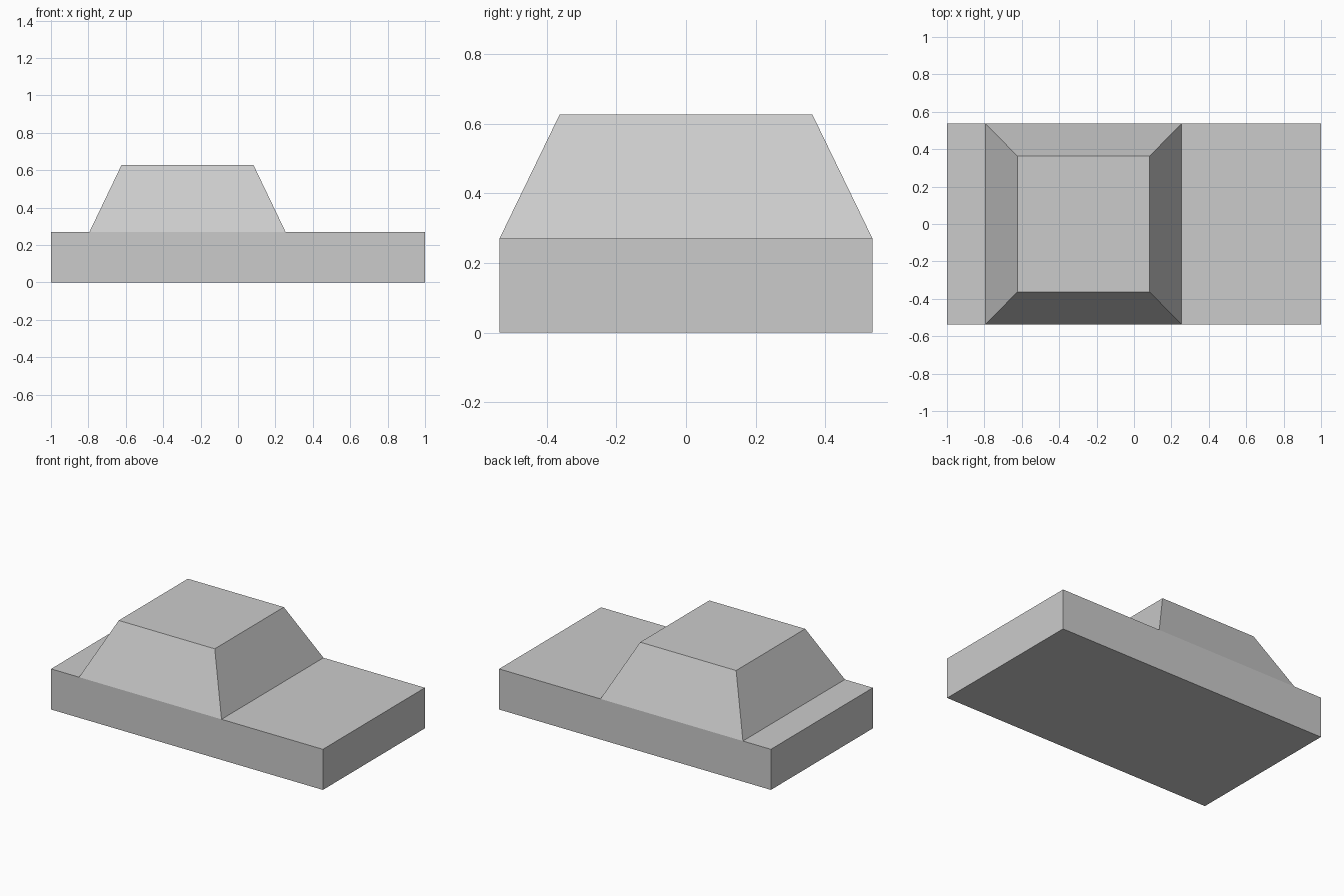
import bpy
import bmesh

cube = bpy.data.objects.get("Cube")
if cube:
    bpy.data.objects.remove(cube, do_unlink=True)

# Single matte grey
GREY = (0.6, 0.6, 0.6, 1.0)
grey = bpy.data.materials.new("plain grey")
grey.use_nodes = True
grey.diffuse_color = GREY
for node in grey.node_tree.nodes:
    if node.type == 'BSDF_PRINCIPLED':
        node.inputs["Base Color"].default_value = GREY


def tapered_block(name, x_centre, bottom, top, z0, z1):
    """Box whose bottom and top have their own (x, y) half sizes."""
    bm = bmesh.new()
    bmesh.ops.create_cube(bm, size=2)
    for v in bm.verts:
        half, z = (top, z1) if v.co.z > 0 else (bottom, z0)
        v.co = (x_centre + v.co.x * half[0], v.co.y * half[1], z)
    mesh = bpy.data.meshes.new(name)
    bm.to_mesh(mesh)
    bm.free()
    mesh.materials.append(grey)
    obj = bpy.data.objects.new(name, mesh)
    bpy.context.collection.objects.link(obj)
    return obj


HALF_WIDTH = 0.536
DECK = 0.27

# Flat lower body
tapered_block("body", 0, (1, HALF_WIDTH), (1, HALF_WIDTH), 0, DECK)

# Sloped cabin, full width at its foot and set towards one end
tapered_block("cabin", -0.27, (0.524, HALF_WIDTH), (0.353, 0.363), DECK, 0.627)
